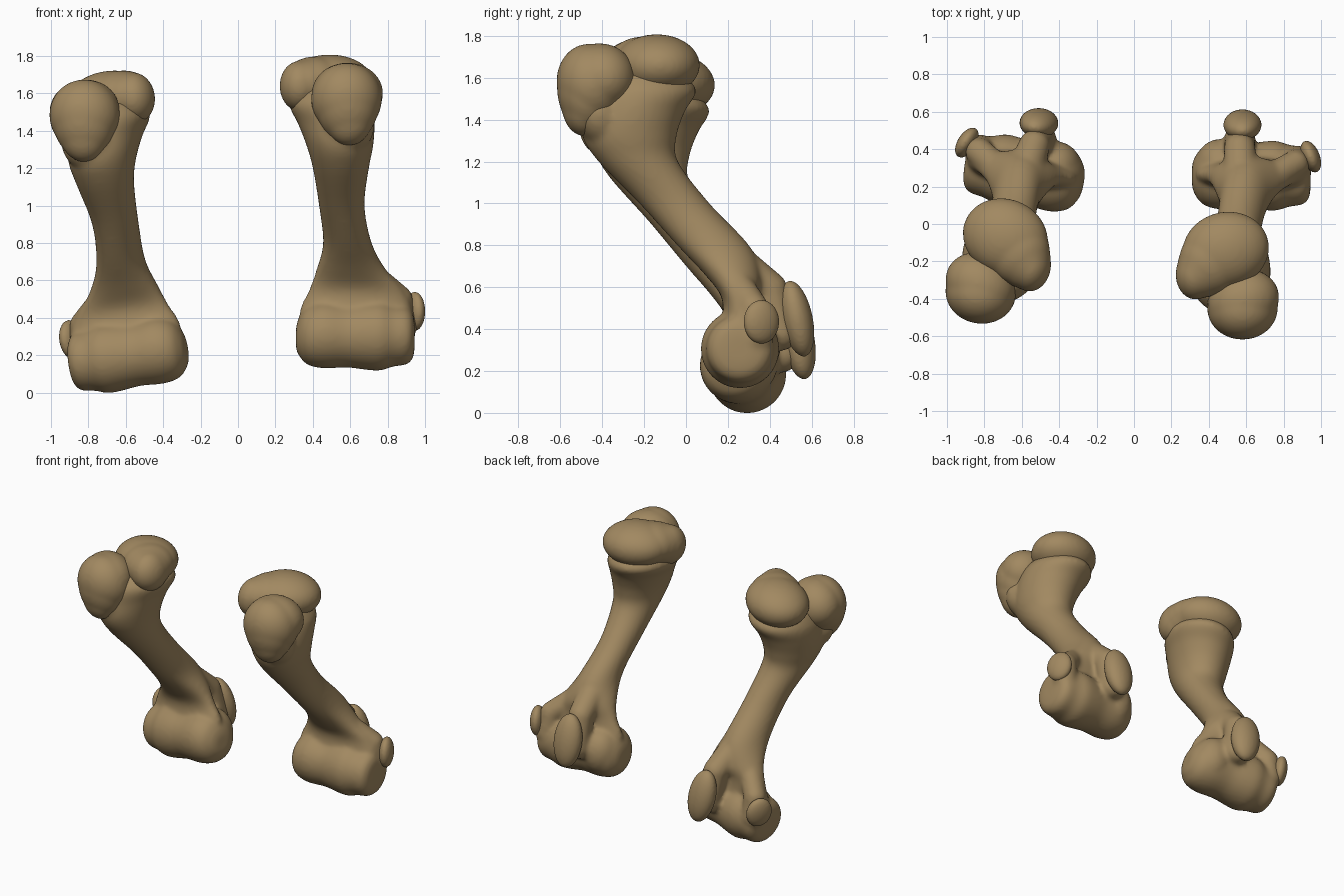
import bpy, bmesh, math
from mathutils import Matrix, Vector

if "Cube" in bpy.data.objects:
    bpy.data.objects.remove(bpy.data.objects["Cube"])

tan = bpy.data.materials.new("bone_tan")
tan.diffuse_color = (0.36, 0.25, 0.12, 1)
tan.use_nodes = True
tan.node_tree.nodes["Principled BSDF"].inputs["Base Color"].default_value = tan.diffuse_color


def ball(bm, c, r, rot=(0, 0, 0)):
    """Ellipsoid at c with radii r, rotation in degrees."""
    R = Matrix.Identity(4)
    for a, ax in zip(rot, "XYZ"):
        R = Matrix.Rotation(math.radians(a), 4, ax) @ R
    bmesh.ops.create_uvsphere(bm, u_segments=32, v_segments=20, radius=1,
                              matrix=Matrix.Translation(c) @ R @ Matrix.Diagonal((*r, 1)))


def column(bm, a, b, ra, rb, n=10):
    """Tapered rounded bar made of overlapping balls."""
    a, b = Vector(a), Vector(b)
    for i in range(n):
        t = i / (n - 1)
        r = ra + (rb - ra) * t
        ball(bm, a.lerp(b, t), (r, r, r))


def loft(bm, rings):
    """Closed skin through a list of point rings."""
    loops = [[bm.verts.new(p) for p in ring] for ring in rings]
    n = len(loops[0])
    for l0, l1 in zip(loops, loops[1:]):
        for i in range(n):
            bm.faces.new((l0[i], l0[(i + 1) % n], l1[(i + 1) % n], l1[i]))
    bm.faces.new(loops[0][::-1])
    bm.faces.new(loops[-1])
    bmesh.ops.recalc_face_normals(bm, faces=bm.faces[:])


def interp(keys, steps):
    """Catmull-Rom refinement of key tuples."""
    k = [keys[0]] + keys + [keys[-1]]
    out = []
    for i in range(1, len(k) - 2):
        for s in range(steps):
            t = s / steps
            out.append([0.5 * (2 * b + (c - a) * t + (2 * a - 5 * b + 4 * c - d) * t * t
                               + (3 * b - a - 3 * c + d) * t ** 3)
                        for a, b, c, d in zip(*k[i - 1:i + 3])])
    out.append(list(keys[-1]))
    return out


def fuse(name, bm, voxel, smooth):
    """Melt overlapping pieces into one smooth skin."""
    me = bpy.data.meshes.new(name)
    bm.to_mesh(me)
    bm.free()
    ob = bpy.data.objects.new(name, me)
    bpy.context.collection.objects.link(ob)
    m = ob.modifiers.new("fuse", "REMESH")
    m.mode, m.voxel_size = "VOXEL", voxel
    s = ob.modifiers.new("soften", "SMOOTH")
    s.factor, s.iterations = 0.5, smooth
    dg = bpy.context.evaluated_depsgraph_get()
    baked = bpy.data.meshes.new_from_object(ob.evaluated_get(dg))
    ob.modifiers.clear()
    ob.data = baked
    baked.materials.clear()
    baked.materials.append(tan)
    baked.shade_smooth()
    return ob


parts = []
TAU = 2 * math.pi

# shaft: horizontal sections (z, centre x, centre y, half width, half depth)
bm = bmesh.new()
keys = [(1.62, .49, -.22, .17, .20), (1.54, .495, -.215, .22, .265), (1.44, .525, -.25, .205, .245),
        (1.32, .545, -.27, .178, .225), (1.20, .55, -.228, .150, .19), (1.00, .555, -.055, .122, .168),
        (.80, .585, .13, .130, .172), (.66, .605, .225, .185, .135), (.55, .63, .26, .25, .09),
        (.44, .63, .265, .30, .10), (.32, .63, .265, .29, .15)]
loft(bm, [[(x + w * math.cos(TAU * i / 40), y + d * math.sin(TAU * i / 40), z) for i in range(40)]
          for z, x, y, w, d in interp(keys, 5)])
ball(bm, (.58, -.415, 1.43), (.15, .12, .16), (15, 0, 0))

# lower joint spool: rings along x (x, centre z, radius)
spool = [(.31, .29, .06), (.325, .30, .10), (.37, .305, .155), (.46, .31, .18), (.58, .305, .170),
         (.68, .305, .182), (.76, .305, .187), (.83, .305, .165), (.90, .305, .155), (.935, .305, .12),
         (.945, .305, .06)]
loft(bm, [[(x, .258 + r * math.cos(TAU * i / 40), z + r * math.sin(TAU * i / 40)) for i in range(40)]
          for x, z, r in interp(spool, 3)])

# two ridges framing the rear hollow, and the knobs below them
column(bm, (.575, .20, .74), (.565, .40, .59), .10, .085)
column(bm, (.565, .40, .59), (.565, .45, .38), .085, .085)
column(bm, (.65, .20, .67), (.86, .32, .50), .08, .075)
column(bm, (.86, .32, .50), (.88, .34, .36), .075, .08)
ball(bm, (.46, .32, .33), (.13, .135, .16))
parts.append(fuse("shaft", bm, .014, 9))

# rounded head with its inner lobe
bm = bmesh.new()
ball(bm, (.49, -.14, 1.66), (.235, .205, .148), (0, 0, 15))
ball(bm, (.41, -.20, 1.66), (.17, .18, .138))
ball(bm, (.37, -.235, 1.65), (.14, .16, .136))
ball(bm, (.33, -.27, 1.64), (.108, .135, .135))
parts.append(fuse("head_cap", bm, .012, 12))

# front knob, tapering to a rounded foot
bm = bmesh.new()
ball(bm, (.585, -.41, 1.60), (.195, .165, .165), (0, 0, 20))
ball(bm, (.58, -.45, 1.57), (.19, .168, .195), (12, 0, 0))
ball(bm, (.585, -.475, 1.53), (.165, .14, .195), (8, 0, 0))
ball(bm, (.592, -.485, 1.475), (.13, .11, .155))
parts.append(fuse("front_knob_cap", bm, .012, 14))

# small plates beside the lower joint
bm = bmesh.new()
ball(bm, (.945, .36, .435), (.048, .09, .105), (0, 0, 22))
parts.append(fuse("outer_plate", bm, .009, 3))
bm = bmesh.new()
ball(bm, (.58, .53, .45), (.102, .075, .185), (12, 0, 0))
parts.append(fuse("rear_plate", bm, .010, 3))

# opposite bone: mirrored, then turned and tilted about the lower joint
turn = (Matrix.Rotation(math.radians(-7), 4, "Y") @ Matrix.Rotation(math.radians(-3), 4, "X")
        @ Matrix.Rotation(math.radians(-10), 4, "Z"))
M = (Matrix.Translation((-.583, .285, .20)) @ turn @ Matrix.Translation((.625, -.27, -.32))
     @ Matrix.Diagonal((-1, 1, 1, 1)))
copies = []
for ob in parts:
    me = ob.data.copy()
    me.transform(M)
    me.flip_normals()
    c = bpy.data.objects.new("left_" + ob.name, me)
    bpy.context.collection.objects.link(c)
    copies.append(c)
    ob.name = "right_" + ob.name

# stand the lower bone on z = 0
low = min(v.co.z for c in copies for v in c.data.vertices)
for c in copies:
    c.data.transform(Matrix.Translation((0, 0, -low)))
